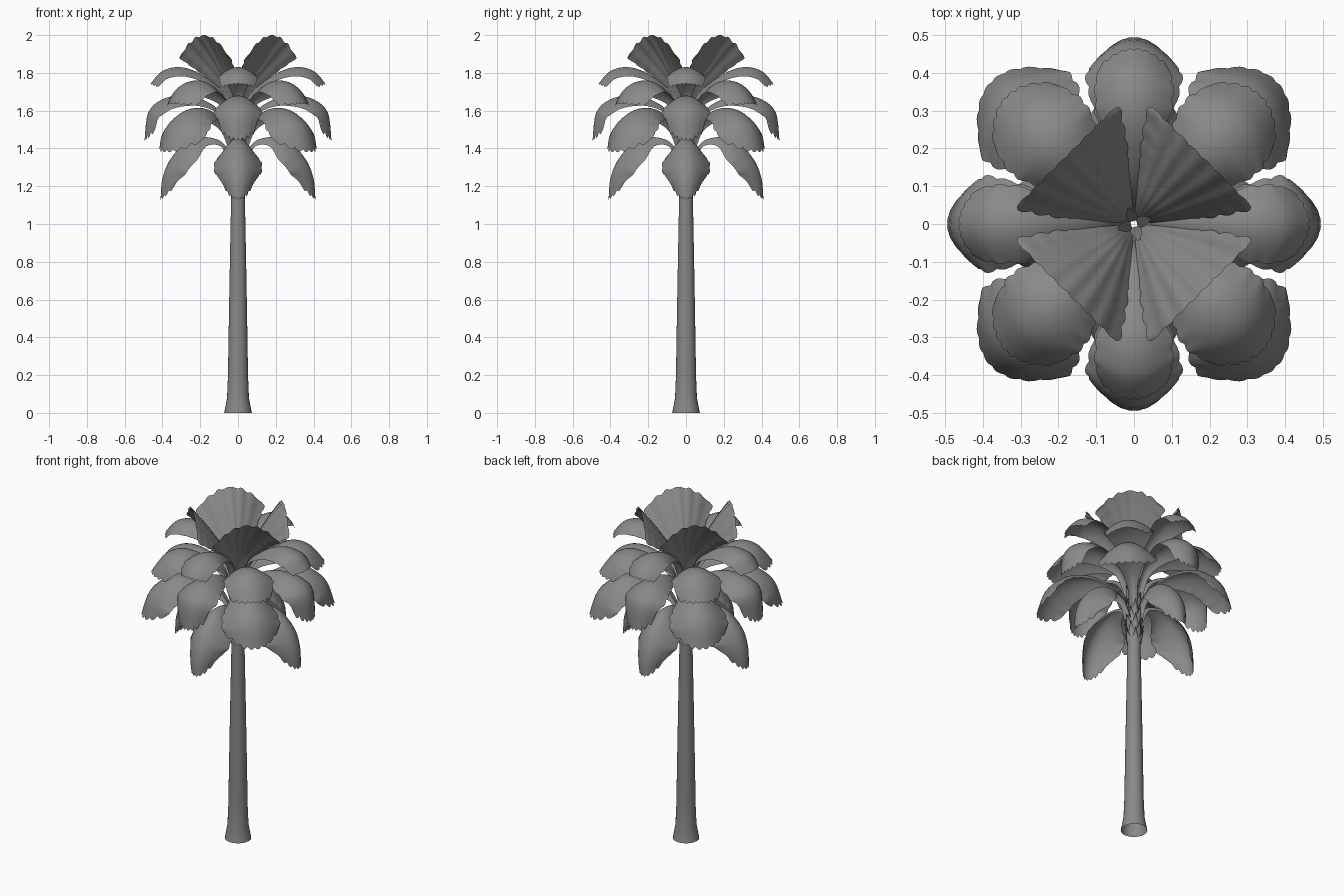
import bpy, bmesh, math
from mathutils import Vector, Matrix

cube = bpy.data.objects.get("Cube")
if cube:
    bpy.data.objects.remove(cube, do_unlink=True)

grey = bpy.data.materials.new("palm_grey")
grey.use_nodes = True
grey.diffuse_color = (0.25, 0.25, 0.25, 1)
bsdf = next(n for n in grey.node_tree.nodes if n.type == 'BSDF_PRINCIPLED')
bsdf.inputs["Base Color"].default_value = grey.diffuse_color
bsdf.inputs["Roughness"].default_value = 0.8


def to_mesh(bm, name):
    for f in bm.faces:
        f.smooth = True
    mesh = bpy.data.meshes.new(name)
    bm.to_mesh(mesh)
    bm.free()
    mesh.materials.append(grey)
    return mesh


def place(mesh, name, angle=0.0, z=0.0):
    ob = bpy.data.objects.new(name, mesh)
    ob.matrix_world = Matrix.Translation((0, 0, z)) @ Matrix.Rotation(angle, 4, 'Z')
    bpy.context.collection.objects.link(ob)


def grid_faces(bm, rows, closed=False):
    n = len(rows[0])
    for a, b in zip(rows, rows[1:]):
        for i in range(n if closed else n - 1):
            j = (i + 1) % n
            bm.faces.new((a[i], a[j], b[j], b[i]))


def spline(points, t):
    """Smooth curve through the stations, t from 0 to 1."""
    x = max(0.0, min(t, 1.0)) * (len(points) - 1)
    i = min(int(x), len(points) - 2)
    f = x - i
    p = [Vector(points[max(0, min(k, len(points) - 1))]) for k in range(i - 1, i + 3)]
    return p[1] + 0.5 * f * (p[2] - p[0] + f * (2 * p[0] - 5 * p[1] + 4 * p[2] - p[3]
                             + f * (3 * (p[1] - p[2]) + p[3] - p[0])))


def leaf_mesh(name, stations, droop, rounding, fan=False):
    """Stations are (distance from axis, height, half width)."""
    bm = bmesh.new()
    rows = []
    length, across = 28, 32
    for i in range(length + 1):
        u = i / length
        row = []
        for j in range(across + 1):
            v = 1 - 2 * j / across
            scallop = 0.025 * abs(math.sin(4 * math.pi * v)) * u ** 4
            s = u * (1 - rounding * v * v - 0.025) + scallop
            mid = spline(stations, s)
            width = spline(stations, u).z
            ruffle = 1 + 0.06 * abs(math.sin(7 * math.pi * u)) * abs(v) ** 3 * (u > 0.5)
            if fan:
                # Pleated blade whose sides sink straight down
                off = Vector((0, 0.005 * u * math.cos(6 * math.pi * v) - droop * v * v * u))
            else:
                # Cupped blade whose sides fold in under the midrib
                tangent = spline(stations, s + 0.02) - spline(stations, s - 0.02)
                normal = Vector((-tangent.y, tangent.x)).normalized()
                off = normal * -droop * v * v * min(1, width / stations[-2][2])
            row.append(bm.verts.new((mid.x + off.x, v * width * ruffle, mid.y + off.y)))
        rows.append(row)
    grid_faces(bm, rows)
    return to_mesh(bm, name)


# Trunk: hollow, flared at the foot
trunk_profile = [(0.073, 0), (0.069, 0.02), (0.058, 0.08), (0.053, 0.2), (0.05, 0.4),
                 (0.043, 0.8), (0.036, 1.16), (0.036, 1.4), (0.03, 1.62)]
bm = bmesh.new()
sides = 24
rows = [[bm.verts.new((r * math.cos(math.tau * k / sides), r * math.sin(math.tau * k / sides), z))
         for k in range(sides)] for r, z in trunk_profile]
grid_faces(bm, rows, closed=True)
place(to_mesh(bm, "trunk"), "trunk")

# Pointed leaf scars around the top of the trunk
bm = bmesh.new()
base = [bm.verts.new(p) for p in ((0.033, -0.022, 0), (0.041, 0, 0), (0.033, 0.022, 0))]
tip = bm.verts.new((0.056, 0, 0.075))
back = bm.verts.new((0.03, 0, 0.05))
for a, b, c in ((base[0], base[1], tip), (base[1], base[2], tip),
                (base[2], back, tip), (back, base[0], tip)):
    bm.faces.new((a, b, c))
scar = to_mesh(bm, "trunk_scar")
for level in range(7):
    for k in range(6):
        place(scar, f"trunk_scar_{level}_{k}", math.tau * (k + level % 2 / 2) / 6, 1.18 + level * 0.045)

# Leaf tiers from the crown down: stations, droop, tip rounding, starting angle
diagonal = math.pi / 4
tiers = {
    "spear_shoot": ([(0.008, 1.58, 0.014), (0.025, 1.7, 0.014), (0.045, 1.81, 0.004)],
                    0.0, 0.0, 0.3),
    "crown_fan": ([(0.015, 1.6, 0.014), (0.06, 1.73, 0.05), (0.125, 1.83, 0.1),
                   (0.19, 1.92, 0.147), (0.255, 2.0, 0.187)], 0.12, 0.0, diagonal),
    "upper_leaf": ([(0.025, 1.58, 0.025), (0.08, 1.70, 0.03), (0.19, 1.79, 0.065),
                    (0.3, 1.83, 0.093), (0.4, 1.81, 0.1), (0.465, 1.74, 0.09)],
                   0.05, 0.04, 0),
    "upper_diagonal_leaf": ([(0.025, 1.52, 0.025), (0.09, 1.64, 0.03), (0.19, 1.72, 0.08),
                             (0.3, 1.76, 0.122), (0.4, 1.73, 0.13), (0.48, 1.635, 0.115)],
                            0.065, 0.06, diagonal),
    "middle_leaf": ([(0.025, 1.45, 0.025), (0.09, 1.59, 0.028), (0.19, 1.66, 0.06),
                     (0.3, 1.68, 0.095), (0.4, 1.66, 0.115), (0.475, 1.59, 0.122),
                     (0.495, 1.44, 0.095)], 0.07, 0.07, 0),
    "middle_diagonal_leaf": ([(0.025, 1.38, 0.025), (0.09, 1.51, 0.028), (0.19, 1.59, 0.058),
                              (0.3, 1.615, 0.1), (0.4, 1.59, 0.128), (0.49, 1.51, 0.152),
                              (0.535, 1.38, 0.155)], 0.095, 0.11, diagonal),
    "lower_leaf": ([(0.025, 1.33, 0.025), (0.08, 1.43, 0.022), (0.18, 1.46, 0.045),
                    (0.28, 1.425, 0.1), (0.36, 1.34, 0.122), (0.4, 1.24, 0.115),
                    (0.41, 1.13, 0.075)], 0.11, 0.11, 0),
}
for name, (stations, droop, rounding, start) in tiers.items():
    mesh = leaf_mesh(name, stations, droop, rounding, fan=name == "crown_fan")
    for k in range(4):
        place(mesh, f"{name}_{k + 1}", start + k * math.pi / 2)
